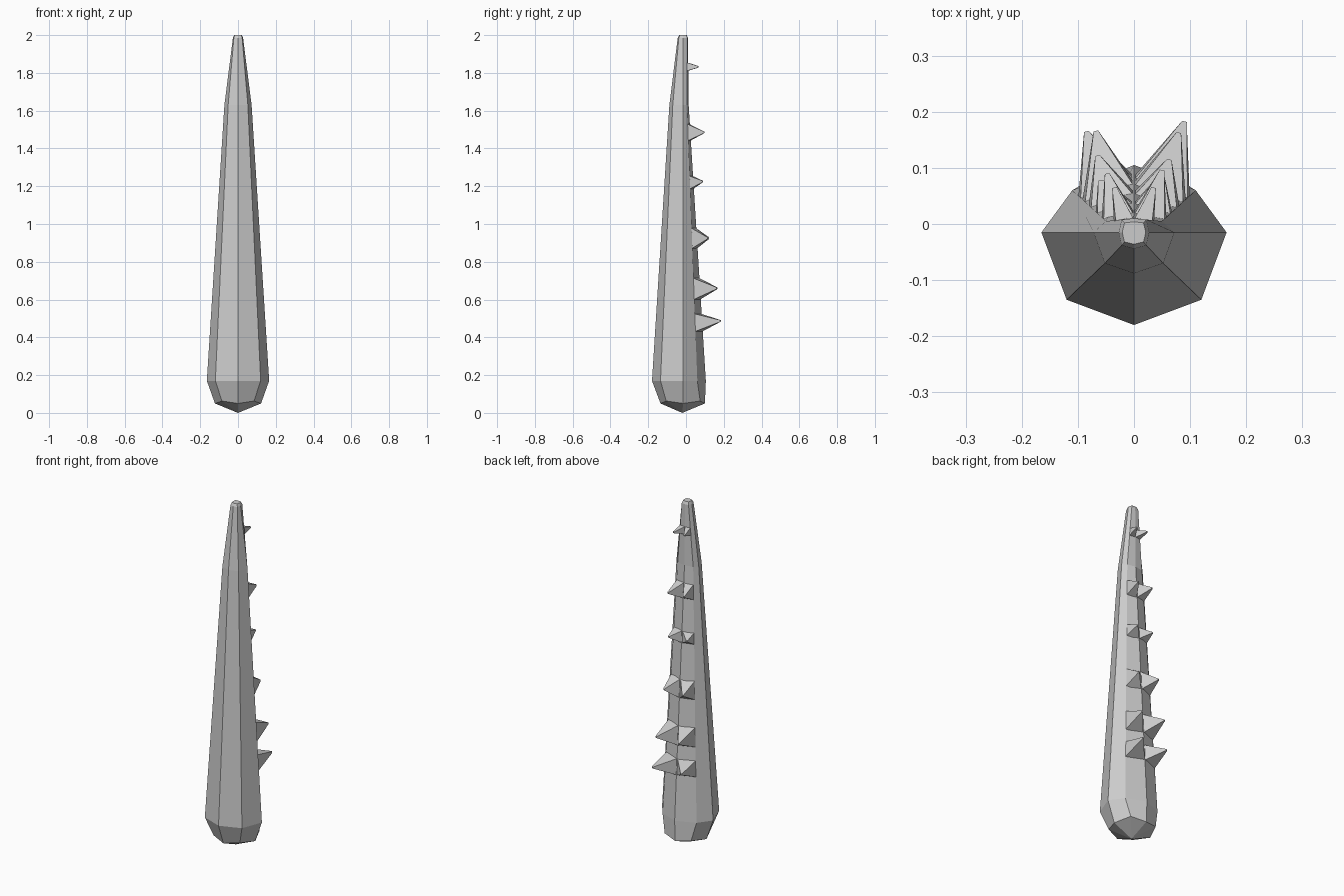
import bpy
import bmesh

cube = bpy.data.objects.get("Cube")
if cube:
    bpy.data.objects.remove(cube, do_unlink=True)

grey = bpy.data.materials.new("plain grey")
grey.use_nodes = True
grey.diffuse_color = (0.6, 0.6, 0.6, 1)
bsdf = next(n for n in grey.node_tree.nodes if n.type == 'BSDF_PRINCIPLED')
bsdf.inputs["Base Color"].default_value = (0.6, 0.6, 0.6, 1)


def finish(name, bm):
    bmesh.ops.recalc_face_normals(bm, faces=bm.faces)
    mesh = bpy.data.meshes.new(name)
    bm.to_mesh(mesh)
    bm.free()
    mesh.materials.append(grey)
    obj = bpy.data.objects.new(name, mesh)
    bpy.context.collection.objects.link(obj)
    return obj


def bridge(bm, a, b):
    for i in range(len(a)):
        j = (i + 1) % len(a)
        bm.faces.new((a[i], a[j], b[j], b[i]))


def octagon(half):
    """Mirror front, front corner, side, back corner, back into a closed ring."""
    return half + [(-x, y, z) for x, y, z in half[3:0:-1]]


# Half outlines of the shaft, from the rounded butt to the tip
BASE = [(0, -.18, .17), (.12, -.135, .17), (.165, -.015, .17), (.11, .06, .17), (0, .105, .17)]
NECK = [(0, -.088, 1.63), (.052, -.07, 1.63), (.072, -.015, 1.63), (.05, .005, 1.63), (0, .014, 1.63)]
halves = [
    [(0, -.135, .05), (.085, -.105, .063), (.122, -.015, .05), (.085, .075, .063), (0, .10, .05)],
    BASE,
    NECK,
    [(0, -.044, 1.985), (.022, -.038, 1.985), (.027, -.015, 1.985), (.022, .008, 1.985), (0, .01, 1.985)],
    [(0, -.036, 2), (.017, -.032, 2), (.021, -.015, 2), (.017, .002, 2), (0, .004, 2)],
]

# Tapered shaft
bm = bmesh.new()
rings = [[bm.verts.new(p) for p in octagon(h)] for h in halves]
for a, b in zip(rings, rings[1:]):
    bridge(bm, a, b)
bm.faces.new(rings[-1])
butt = bm.verts.new((0, -.02, 0))
for i in range(8):
    bm.faces.new((rings[0][i], butt, rings[0][(i + 1) % 8]))
finish("shaft", bm)


def back_point(index, z):
    """Point on a back edge of the shaft at height z."""
    lo, hi = (BASE, NECK) if z < 1.63 else (NECK, halves[3])
    a, b = lo[index], hi[index]
    t = (z - a[2]) / (b[2] - a[2])
    return (a[0] + (b[0] - a[0]) * t, a[1] + (b[1] - a[1]) * t - .004, z)


# Paired spikes on the two back faces: bottom, top, tip height, right tip, left tip
ROWS = [
    (.430, .525, .487, (.085, .165), (.090, .183)),
    (.600, .715, .660, (.068, .166), (.080, .163)),
    (.870, .980, .925, (.065, .122), (.063, .115)),
    (1.185, 1.255, 1.225, (.060, .078), (.050, .088)),
    (1.440, 1.530, 1.485, (.048, .090), (.050, .096)),
    (1.810, 1.855, 1.832, (.035, .065), (.035, .065)),
]
BLUNT = .004
for n, (bottom, top, tip_z, right, left) in enumerate(ROWS, 1):
    for side, sign, (tx, ty) in (("right", -1, right), ("left", 1, left)):
        bm = bmesh.new()
        foot = [back_point(4, bottom), back_point(3, bottom), back_point(3, top), back_point(4, top)]
        point = [(tx + dx * BLUNT, ty - dx * .001, tip_z + dz * BLUNT)
                 for dx, dz in ((-1, -1), (1, -1), (1, 1), (-1, 1))]
        a, b = [[bm.verts.new((sign * x, y, z)) for x, y, z in loop] for loop in (foot, point)]
        bridge(bm, a, b)
        bm.faces.new(a)
        bm.faces.new(b)
        finish(f"{side}_spike_{n}", bm)
